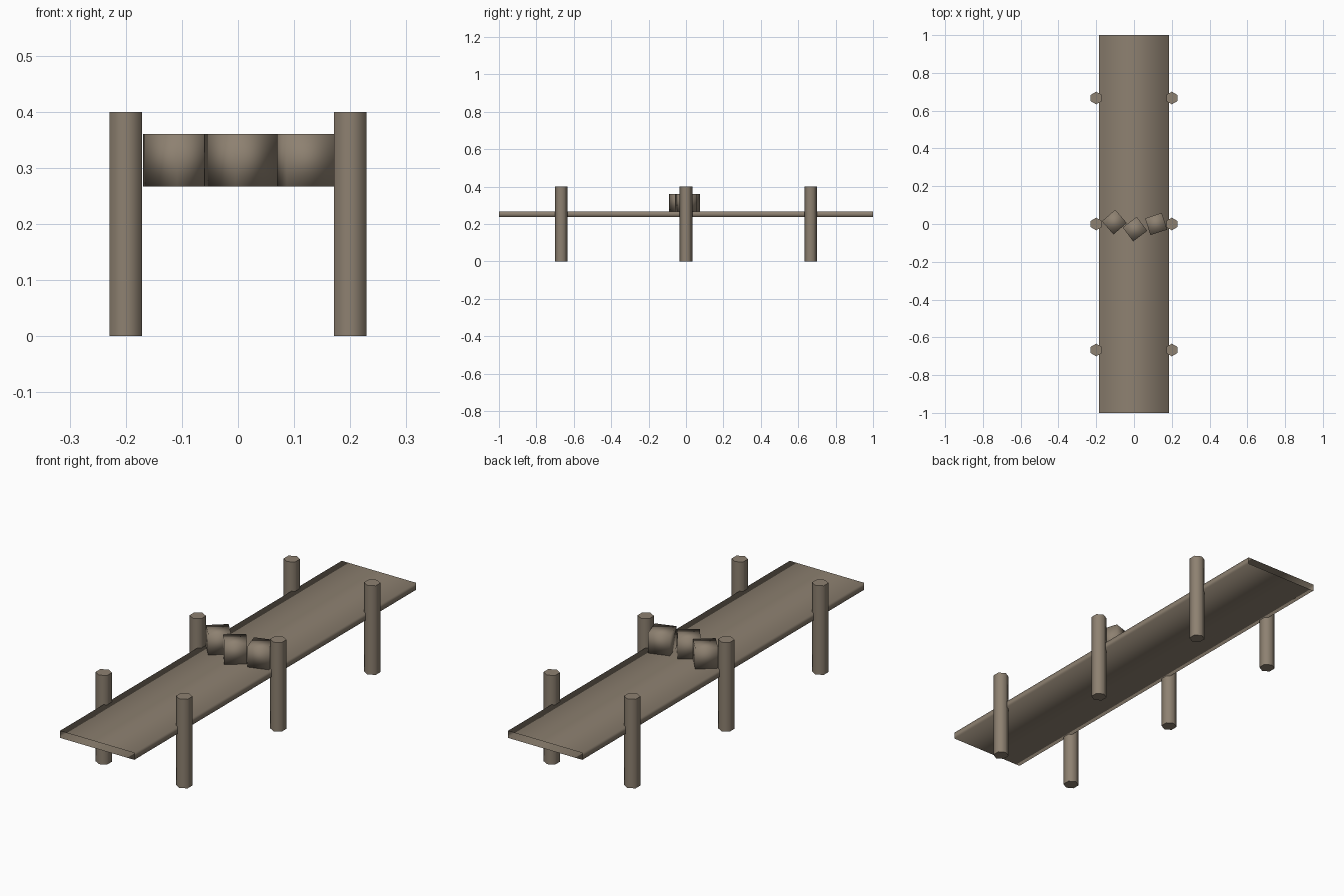
import bpy, bmesh, math

if "Cube" in bpy.data.objects:
    bpy.data.objects.remove(bpy.data.objects["Cube"])

wood = bpy.data.materials.new("weathered_wood")
wood.diffuse_color = (0.27, 0.22, 0.165, 1)
wood.use_nodes = True
wood.node_tree.nodes["Principled BSDF"].inputs["Base Color"].default_value = wood.diffuse_color


def prism(name, profile, z0, z1, loc=(0, 0), turn=0, smooth_all=True):
    """Closed prism standing on z0, from a counter-clockwise outline."""
    n = len(profile)
    verts = [(x, y, z) for z in (z0, z1) for x, y in profile]
    faces = [(i, (i + 1) % n, n + (i + 1) % n, n + i) for i in range(n)]
    faces += [tuple(reversed(range(n))), tuple(range(n, 2 * n))]
    me = bpy.data.meshes.new(name)
    me.from_pydata(verts, [], faces)
    me.materials.append(wood)
    for p in me.polygons:
        p.use_smooth = smooth_all or p.index < n   # post caps stay flat
    ob = bpy.data.objects.new(name, me)
    ob.location = (loc[0], loc[1], 0)
    ob.rotation_euler.z = turn
    bpy.context.collection.objects.link(ob)
    return ob


def rect(w, d):
    return [(-w, -d), (w, -d), (w, d), (-w, d)]


# Deck: thin hollow plank, open at both ends
deck = prism("deck", rect(0.185, 1.0), 0.237, 0.268)
bm = bmesh.new()
bm.from_mesh(deck.data)
ends = [f for f in bm.faces if abs(f.normal.y) > 0.9]
bmesh.ops.delete(bm, geom=ends, context='FACES_ONLY')
bm.to_mesh(deck.data)
bm.free()

# Six-sided posts, in pairs along the deck
hexagon = [(0.0335 * math.cos(math.radians(90 + 60 * i)),
            0.0335 * math.sin(math.radians(90 + 60 * i))) for i in range(6)]
for y, row in ((-0.667, "front"), (0, "middle"), (0.667, "back")):
    for x, side in ((-0.2, "left"), (0.2, "right")):
        prism(f"{row}_{side}_post", hexagon, 0, 0.4, (x, y), smooth_all=False)

# Three crates in a row across the deck
for i, (x, y, a) in enumerate(((-0.104, 0.01, 41), (0.005, -0.027, 37), (0.117, 0, 18))):
    prism(f"crate_{i + 1}", rect(0.0465, 0.0465), 0.267, 0.36, (x, y), math.radians(a))
